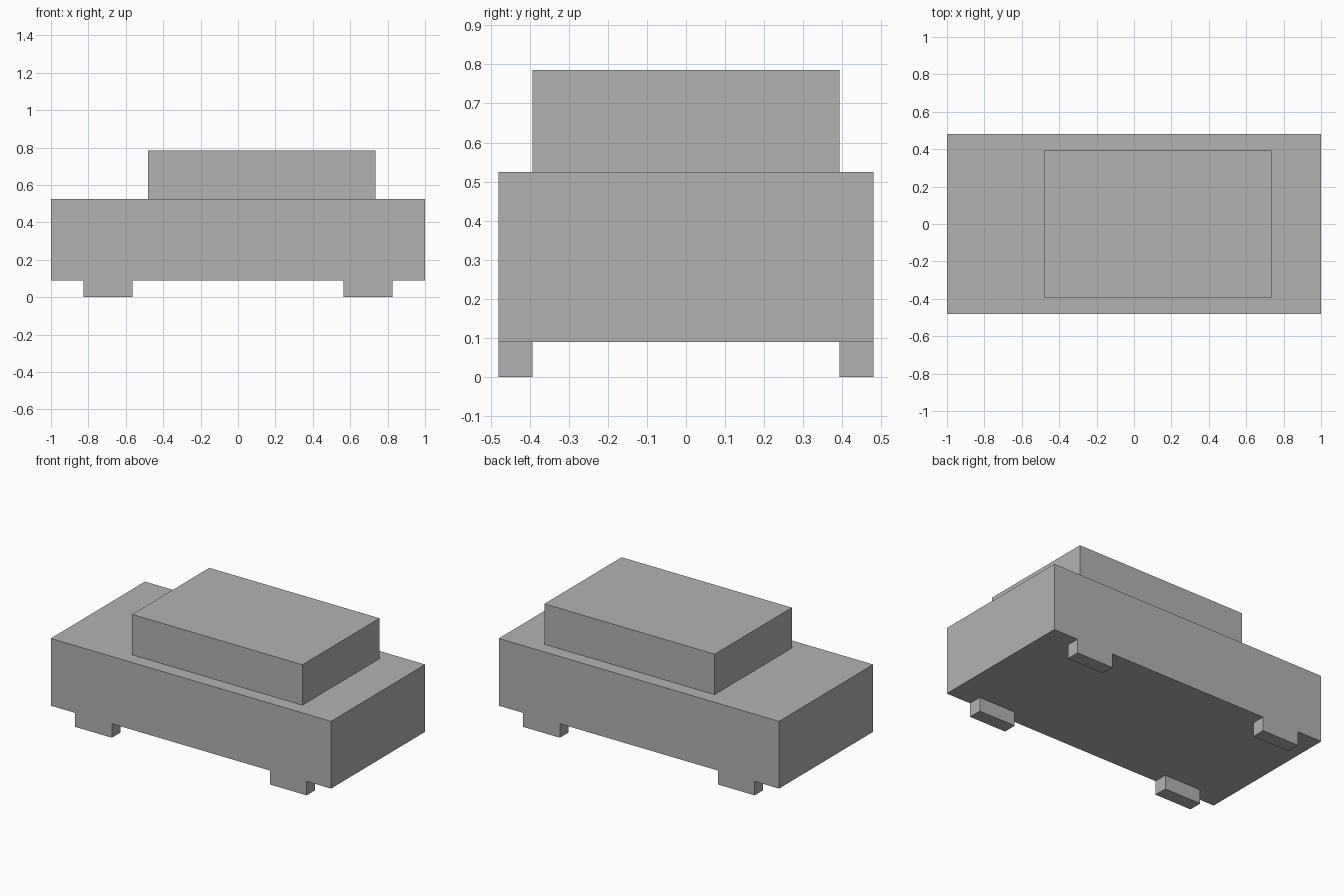
import bpy

cube = bpy.data.objects.get("Cube")
if cube:
    bpy.data.objects.remove(cube, do_unlink=True)

GREY = (0.45, 0.45, 0.45, 1.0)
grey = bpy.data.materials.new("plain_grey")
grey.use_nodes = True
grey.diffuse_color = GREY
grey.node_tree.nodes["Principled BSDF"].inputs["Base Color"].default_value = GREY


def box(name, low, high):
    """Flat-sided block between two opposite corners."""
    center = [(a + b) / 2 for a, b in zip(low, high)]
    bpy.ops.mesh.primitive_cube_add(size=1, location=center)
    obj = bpy.context.object
    obj.name = name
    obj.scale = [b - a for a, b in zip(low, high)]
    bpy.ops.object.transform_apply(location=False, rotation=False, scale=True)
    obj.data.materials.append(grey)
    return obj


half_width = 0.48
inner = 0.393
floor, deck, roof = 0.09, 0.524, 0.785

# Main body and offset cabin
box("body", (-1, -half_width, floor), (1, half_width, deck))
box("cabin", (-0.48, -inner, deck), (0.735, inner, roof))

# Four square wheels, flush with the body sides
for end, x in (("right", -0.695), ("left", 0.695)):
    for side, y in (("front", -1), ("back", 1)):
        y0, y1 = sorted((y * inner, y * half_width))
        box(f"wheel_{side}_{end}", (x - 0.131, y0, 0), (x + 0.131, y1, floor))
